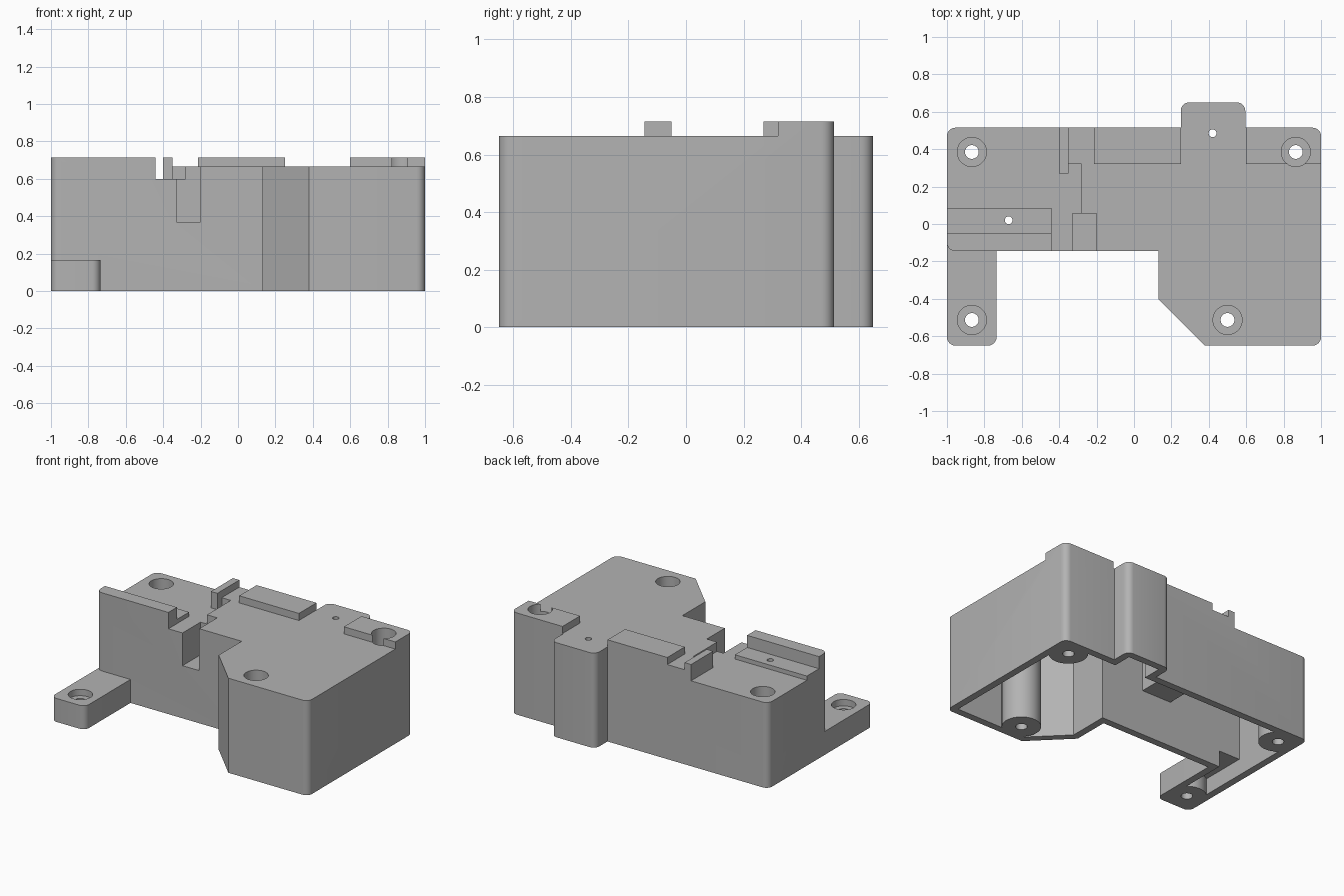
import bpy, bmesh, math
from mathutils import Vector

if "Cube" in bpy.data.objects:
    bpy.data.objects.remove(bpy.data.objects["Cube"])

WALL = 0.05
TOP, DECK, SHELF, EAR_TOP = 0.715, 0.665, 0.6, 0.165

grey = bpy.data.materials.new("plain grey")
grey.use_nodes = True
grey.diffuse_color = (0.45, 0.45, 0.45, 1)
grey.node_tree.nodes["Principled BSDF"].inputs["Base Color"].default_value = (0.45, 0.45, 0.45, 1)


def rounded(points, radii, steps=6):
    """Round the corners of a counter-clockwise right-angled outline."""
    out = []
    for i, (p, r) in enumerate(zip(points, radii)):
        p = Vector(p)
        if r == 0:
            out.append(p)
            continue
        a = (Vector(points[i - 1]) - p).normalized() * r
        b = (Vector(points[(i + 1) % len(points)]) - p).normalized() * r
        for k in range(steps + 1):
            t = k / steps * math.pi / 2
            out.append(p + a * (1 - math.sin(t)) + b * (1 - math.cos(t)))
    return out


def inset(points, d):
    """Offset a counter-clockwise outline inwards with mitred corners."""
    out = []
    n = len(points)
    for i in range(n):
        p = Vector(points[i])
        e1 = (p - Vector(points[i - 1])).normalized()
        e2 = (Vector(points[(i + 1) % n]) - p).normalized()
        n1, n2 = Vector((-e1.y, e1.x)), Vector((-e2.y, e2.x))
        out.append(p + (n1 + n2) * d / (1 + n1.dot(n2)))
    return out


def prism(name, points, z0, z1):
    bm = bmesh.new()
    face = bm.faces.new([bm.verts.new((p[0], p[1], z0)) for p in points])
    ext = bmesh.ops.extrude_face_region(bm, geom=[face])
    verts = [v for v in ext["geom"] if isinstance(v, bmesh.types.BMVert)]
    bmesh.ops.translate(bm, vec=(0, 0, z1 - z0), verts=verts)
    bmesh.ops.recalc_face_normals(bm, faces=bm.faces)
    me = bpy.data.meshes.new(name)
    bm.to_mesh(me)
    bm.free()
    me.materials.append(grey)
    ob = bpy.data.objects.new(name, me)
    bpy.context.collection.objects.link(ob)
    return ob


def box(name, x0, x1, y0, y1, z0, z1):
    return prism(name, [(x0, y0), (x1, y0), (x1, y1), (x0, y1)], z0, z1)


def rod(name, x, y, r, z0, z1, sides=32):
    ring = [2 * math.pi * (k + 0.5) / sides for k in range(sides)]
    return prism(name, [(x + r * math.cos(t), y + r * math.sin(t)) for t in ring], z0, z1)


def combine(target, tool, operation):
    mod = target.modifiers.new("combine", "BOOLEAN")
    mod.operation = operation
    mod.solver = "EXACT"
    mod.object = tool
    bpy.context.view_layer.objects.active = target
    bpy.ops.object.modifier_apply(modifier=mod.name)
    bpy.data.objects.remove(tool)


def cut(tool):
    combine(housing, tool, "DIFFERENCE")


def add(tool):
    combine(housing, tool, "UNION")


# Housing outline, counter-clockwise
right_side = [(0.13, -0.145), (0.13, -0.4), (0.38, -0.65), (1, -0.65), (1, 0.515),
              (0.595, 0.515), (0.595, 0.65), (0.25, 0.65), (0.25, 0.515)]
R = 0.045
outline = [(-1, -0.145)] + right_side + [(-1, 0.515)]
housing = prism("housing", rounded(outline, [R, 0, 0, 0, R, R, 0, R, R, 0, R]), 0, TOP)

# Top deck, lower left shelf and the strip behind the front rail
cut(prism("deck_cutter", [(-0.3, -0.7), (1.1, -0.7), (1.1, 0.32), (0.6, 0.32), (0.6, 0.7),
                          (0.25, 0.7), (0.25, 0.32), (-0.215, 0.32), (-0.215, 0.7),
                          (-0.35, 0.7), (-0.35, 0.3), (-0.3, 0.3)], DECK, 0.9))
cut(prism("shelf_cutter", [(-1.1, 0.085), (-0.44, 0.085), (-0.44, -0.2), (-0.28, -0.2),
                           (-0.28, 0.32), (-0.35, 0.32), (-0.35, 0.27), (-0.4, 0.27),
                           (-0.4, 0.6), (-1.1, 0.6)], SHELF, 0.95))
cut(box("strip_cutter", -1.1, -0.42, -0.05, 0.1, 0.63, 1))

# Low mounting ear at the front
ear = [(-1, -0.65), (-0.735, -0.65), (-0.735, -0.1), (-1, -0.1)]
add(prism("ear", rounded(ear, [R, R, 0, 0]), 0, EAR_TOP))

# Hollow underside
cut(prism("cavity", inset(outline, WALL), -0.1, SHELF - WALL))
upper = [(-0.2, -0.145)] + right_side + [(-0.2, 0.515)]
cut(prism("upper_cavity", inset(upper, WALL), 0.3, DECK - WALL))
cut(box("ear_cavity", -0.95, -0.785, -0.6, 0, -0.1, EAR_TOP - WALL))

# Pocket walls around the front slot, then the slot itself
add(box("slot_pocket", -0.38, -0.15, -0.12, 0.105, 0.32, 0.58))
cut(box("slot", -0.33, -0.2, -0.3, 0.055, 0.37, 0.9))

# Screw posts with counterbores
for x, y, top in [(-0.867, 0.385, 0.58), (0.865, 0.385, 0.64),
                  (0.5, -0.513, 0.64), (-0.867, -0.513, 0.14)]:
    add(rod("post", x, y, 0.125, 0, top))
    cut(rod("counterbore", x, y, 0.078, 0.12, 1))
    cut(rod("screw_hole", x, y, 0.037, -0.1, 0.2, 24))

# Small holes through the top
for x, y in [(-0.67, 0.02), (0.42, 0.485)]:
    cut(rod("pin_hole", x, y, 0.021, 0.4, 1, 16))

bpy.ops.object.select_all(action="DESELECT")
housing.select_set(True)
bpy.context.view_layer.objects.active = housing
bpy.ops.object.shade_smooth_by_angle(angle=math.radians(30))
